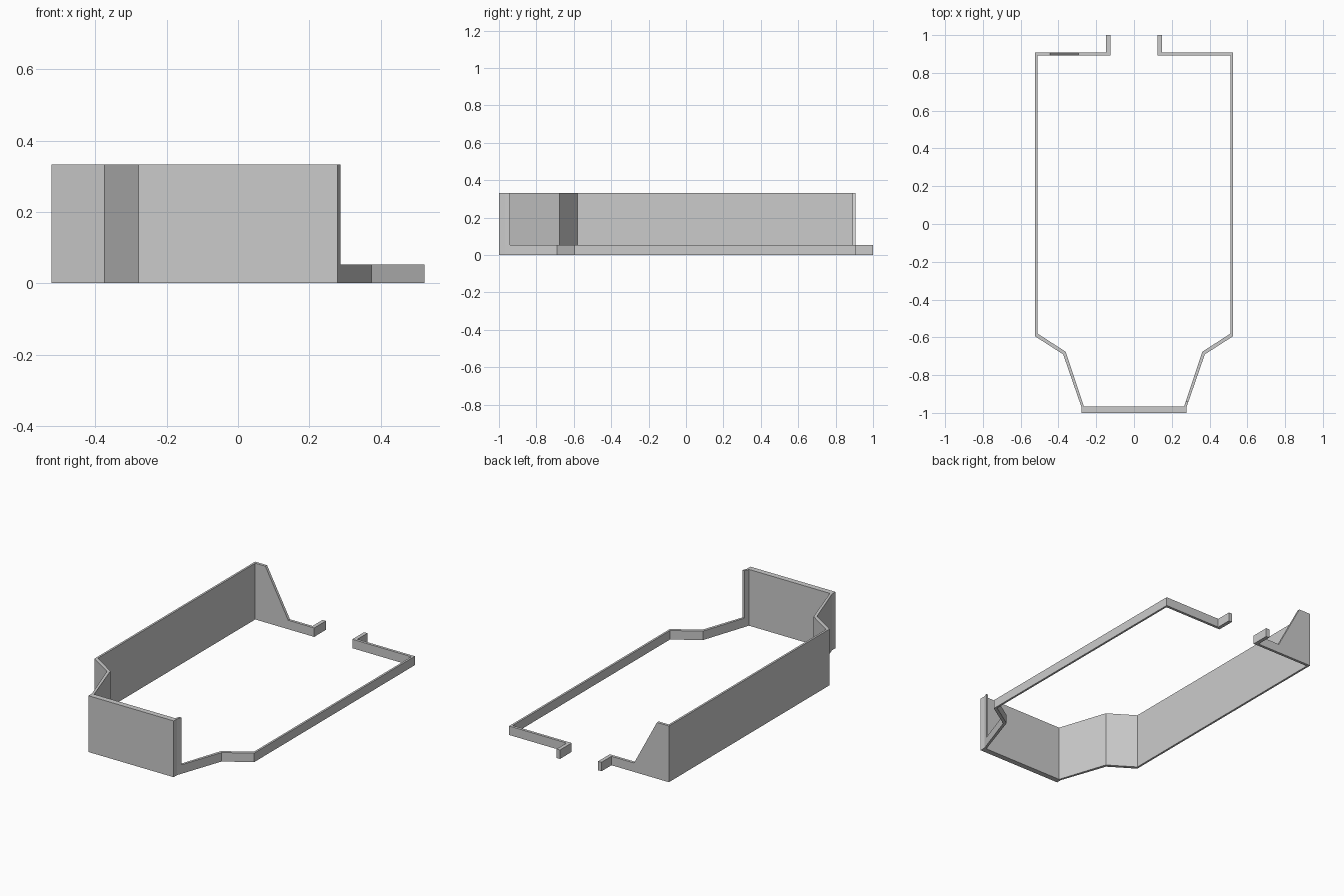
import bpy, bmesh
from mathutils import Vector

if "Cube" in bpy.data.objects:
    bpy.data.objects.remove(bpy.data.objects["Cube"])

LOW, TALL = 0.053, 0.333

# Plan of one side wall: outer face then inner face (y runs back to front)
OUTER = [(0.523, 0.907), (0.523, -0.595), (0.375, -0.69), (0.279, -0.967)]
INNER = [(0.265, -0.967), (0.362, -0.676), (0.511, -0.58), (0.511, 0.891)]
# Low back rail ending in a hook
RAIL = [(0.125, 0.891), (0.125, 1.0), (0.147, 1.0), (0.147, 0.907)]


def prism(name, points, offset):
    """Extrude a closed 3D outline along an offset vector."""
    bm = bmesh.new()
    face = bm.faces.new([bm.verts.new(p) for p in points])
    ext = bmesh.ops.extrude_face_region(bm, geom=[face])
    new = [v for v in ext["geom"] if isinstance(v, bmesh.types.BMVert)]
    bmesh.ops.translate(bm, verts=new, vec=Vector(offset))
    bmesh.ops.recalc_face_normals(bm, faces=bm.faces)
    mesh = bpy.data.meshes.new(name)
    bm.to_mesh(mesh)
    bm.free()
    obj = bpy.data.objects.new(name, mesh)
    bpy.context.collection.objects.link(obj)
    return obj


def plan(name, points, z0, z1, side=1):
    return prism(name, [(side * x, y, z0) for x, y in points], (0, 0, z1 - z0))


# Right side: low rim, back rail and hook in one strip
plan("right_low_rim", OUTER + INNER + RAIL, 0, LOW)

# Short tall return at the right end of the front panel
plan("right_front_return",
     [(0.279, -0.967), (0.288, -0.94), (0.274, -0.94), (0.265, -0.967)], LOW, TALL)

# Front panel
plan("front_panel", [(-0.279, -1), (0.279, -1), (0.279, -0.967), (-0.279, -0.967)], 0, TALL)

# Left side: full height wall
plan("left_tall_wall", OUTER + INNER + [(0.511, 0.907)], 0, TALL, -1)

# Left back: sloped gusset running down to the low rail
gusset = [(-0.511, 0), (-0.147, 0), (-0.147, LOW), (-0.295, LOW), (-0.445, TALL), (-0.511, TALL)]
prism("left_back_gusset", [(x, 0.891, z) for x, z in gusset], (0, 0.016, 0))

# Left hook
plan("left_hook", [(0.125, 0.891), (0.125, 1.0), (0.147, 1.0), (0.147, 0.891)], 0, LOW, -1)
